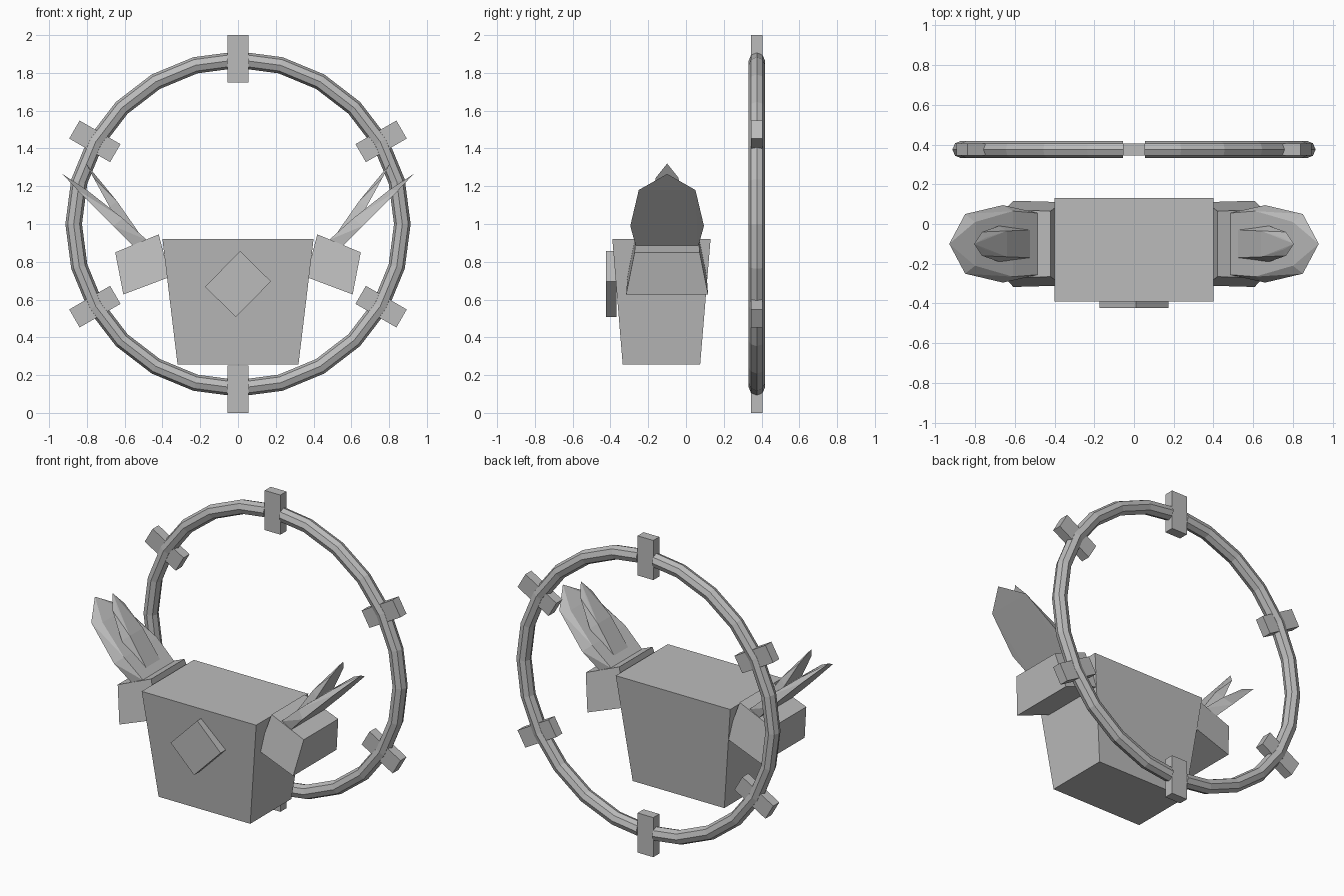
import bpy, bmesh
from math import radians, sin, cos, pi
from mathutils import Matrix, Vector

cube = bpy.data.objects.get("Cube")
if cube:
    bpy.data.objects.remove(cube, do_unlink=True)

grey = bpy.data.materials.new("plain_grey")
grey.use_nodes = True
grey.diffuse_color = (0.5, 0.5, 0.5, 1)
grey.node_tree.nodes["Principled BSDF"].inputs["Base Color"].default_value = grey.diffuse_color

RING_Y, RING_Z, RING_R, TUBE_R = 0.375, 1.0, 0.87, 0.044
ARM_Y = -0.10
BLOCK = Vector((0.11, 0.06, 0.25))


def finish(name, bm, mirror=False):
    bmesh.ops.recalc_face_normals(bm, faces=bm.faces)
    mesh = bpy.data.meshes.new(name)
    bm.to_mesh(mesh)
    bm.free()
    mesh.materials.append(grey)
    obj = bpy.data.objects.new(name, mesh)
    bpy.context.collection.objects.link(obj)
    if mirror:
        obj.modifiers.new("mirror", 'MIRROR')
    return obj


def box(name, size, matrix):
    bm = bmesh.new()
    bmesh.ops.create_cube(bm, size=1, matrix=matrix @ Matrix.Diagonal((*size, 1)))
    return finish(name, bm)


def hull(name, points, mirror=False):
    """Convex solid from a few corner points."""
    bm = bmesh.new()
    for p in points:
        bm.verts.new(p)
    bmesh.ops.convex_hull(bm, input=bm.verts)
    bmesh.ops.dissolve_limit(bm, angle_limit=radians(1), verts=bm.verts, edges=bm.edges)
    return finish(name, bm, mirror)


def paired(stations, y):
    """Each (x, z, half width) station gives a point on either side of y."""
    return [(x, y + s * w, z) for x, z, w in stations for s in (-1, 1)]


# Tapered body
hull("body", paired([(s * x, z, w) for s in (-1, 1)
                     for x, z, w in ((0.4, 0.92, 0.26), (0.32, 0.255, 0.205))], -0.13))

# Diamond plate on the chest
box("chest_plate", (0.265, 0.055, 0.229),
    Matrix.Translation((0, -0.395, 0.682)) @ Matrix.Rotation(radians(-45.5), 4, 'Y'))

# Tilted shoulders
hull("shoulders", paired([(0.42, 0.945, 0.165), (0.65, 0.85, 0.172),
                          (0.607, 0.627, 0.217), (0.36, 0.72, 0.21)], ARM_Y), True)

# Outer and inner leaf blades rising from each shoulder
hull("outer_blades", paired([(0.534, 0.862, 0.16), (0.66, 0.99, 0.195), (0.85, 1.18, 0.15),
                             (0.93, 1.265, 0), (0.482, 0.915, 0.155),
                             (0.61, 1.03, 0.165), (0.80, 1.18, 0.11)], ARM_Y), True)
hull("inner_blades", paired([(0.56, 0.90, 0.08), (0.68, 1.09, 0.09), (0.765, 1.245, 0.06),
                             (0.805, 1.32, 0), (0.515, 0.94, 0.07),
                             (0.64, 1.12, 0.065), (0.75, 1.25, 0.03)], ARM_Y), True)

# Hoop behind the body, faceted tube
bm = bmesh.new()
SEGMENTS, SIDES = 24, 8
loops = []
for i in range(SEGMENTS):
    a = 2 * pi * i / SEGMENTS
    loop = []
    for j in range(SIDES):
        b = 2 * pi * j / SIDES
        r = RING_R + TUBE_R * cos(b)
        loop.append(bm.verts.new((r * sin(a), RING_Y + TUBE_R * sin(b), RING_Z + r * cos(a))))
    loops.append(loop)
for i in range(SEGMENTS):
    p, q = loops[i], loops[(i + 1) % SEGMENTS]
    for j in range(SIDES):
        k = (j + 1) % SIDES
        bm.faces.new((p[j], p[k], q[k], q[j]))
# The hoop stops at the top and bottom blocks
half = BLOCK.x / 2
for side in (-1, 1):
    bmesh.ops.bisect_plane(bm, geom=bm.verts[:] + bm.edges[:] + bm.faces[:],
                           plane_co=(side * half, 0, 0), plane_no=(1, 0, 0))
inner = [f for f in bm.faces if abs(f.calc_center_median().x) < half - 0.001]
bmesh.ops.delete(bm, geom=inner, context='FACES')
bmesh.ops.holes_fill(bm, edges=[e for e in bm.edges if e.is_boundary], sides=0)
finish("hoop", bm)

# Six blocks spaced around the hoop
for i in range(6):
    box(f"hoop_block_{i + 1}", BLOCK,
        Matrix.Translation((0, RING_Y, RING_Z)) @ Matrix.Rotation(radians(60 * i), 4, 'Y')
        @ Matrix.Translation((0, 0, 0.875)))
